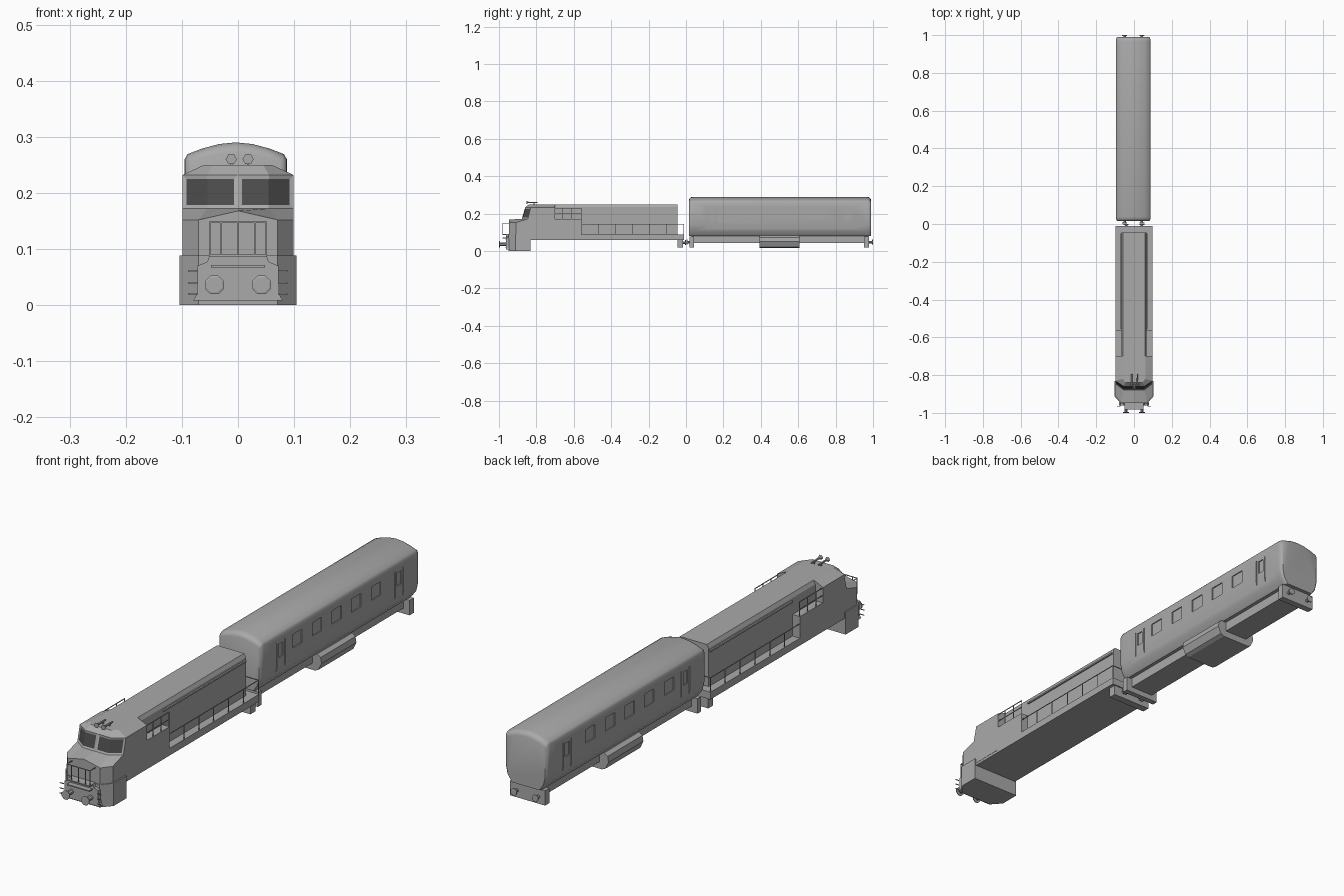
import bpy, bmesh, math
from mathutils import Vector

cube = bpy.data.objects.get("Cube")
if cube:
    bpy.data.objects.remove(cube, do_unlink=True)


def material(name, value):
    m = bpy.data.materials.new(name)
    m.use_nodes = True
    colour = (value, value, value, 1)
    m.diffuse_color = colour
    m.node_tree.nodes["Principled BSDF"].inputs["Base Color"].default_value = colour
    return m


GREY = material("body grey", 0.4)
GLASS = material("dark glass", 0.07)


def finish(name, bm, mats=(GREY,)):
    bmesh.ops.recalc_face_normals(bm, faces=bm.faces)
    mesh = bpy.data.meshes.new(name)
    bm.to_mesh(mesh)
    bm.free()
    ob = bpy.data.objects.new(name, mesh)
    bpy.context.collection.objects.link(ob)
    for m in mats:
        mesh.materials.append(m)
    return ob


def activate(ob):
    bpy.ops.object.select_all(action='DESELECT')
    ob.select_set(True)
    bpy.context.view_layer.objects.active = ob


def add_loft(bm, rings):
    rows = [[bm.verts.new(p) for p in r] for r in rings]
    n = len(rows[0])
    for a, b in zip(rows, rows[1:]):
        for i in range(n):
            j = (i + 1) % n
            bm.faces.new((a[i], a[j], b[j], b[i]))
    bm.faces.new(rows[0])
    bm.faces.new(rows[-1])


def loft(name, rings):
    bm = bmesh.new()
    add_loft(bm, rings)
    return finish(name, bm)


def mirrored(half):
    """Closed outline from half points, first to last, centre points kept once."""
    return half + [(-x, z) for x, z in reversed(half) if x > 0]


def prism(name, half, y0, y1, cx=0):
    return loft(name, [[(cx + x, y, z) for x, z in mirrored(half)] for y in (y0, y1)])


def add_box(bm, x, y, z):
    add_loft(bm, [[(x[0], y[0], h), (x[1], y[0], h), (x[1], y[1], h), (x[0], y[1], h)] for h in z])


def boxes(name, specs):
    bm = bmesh.new()
    for s in specs:
        add_box(bm, *s)
    return finish(name, bm)


def bars(name, lines, r=0.0013):
    """Thin square bars, each running along one axis."""
    boxes(name, [[(min(p, q) - r, max(p, q) + r) for p, q in zip(a, b)] for a, b in lines])


def buffers(name, y_root, y_face, z, cx=0, gap=0.042, r=0.017):
    bm = bmesh.new()
    s = 1 if y_face > y_root else -1
    steps = [(y_root, .5), (y_face - s * .006, .5), (y_face - s * .005, 1), (y_face - s * .001, 1), (y_face, .8)]
    for side in (-1, 1):
        add_loft(bm, [[(cx + side * gap + r * k * math.cos(t * math.pi / 4 + .39), y,
                        z + r * k * math.sin(t * math.pi / 4 + .39)) for t in range(8)]
                      for y, k in steps])
    finish(name, bm)


# ---- Locomotive cab: plan outlines stacked by height
def plan(z, front, cx, w, shoulder, back, centre=None):
    half = [(cx, front), (w, shoulder), (w, back)]
    pts = [Vector((0, front, centre or z))] + [Vector((x, y, z)) for x, y in half]
    return pts + [Vector((-x, y, z)) for x, y in reversed(half)]


loft("pilot", [plan(z, -.95, .07, .104, -.912, -.832) for z in (0, .088)])

bm = bmesh.new()
add_loft(bm, [plan(.07, -.947, .07, .099, -.91, -.70),
              plan(.152, -.947, .07, .099, -.91, -.70, .168),
              plan(.172, -.878, .055, .099, -.845, -.70),
              plan(.232, -.860, .055, .099, -.83, -.70),
              plan(.250, -.840, .045, .06, -.82, -.70)])
# Windscreen: one wrapped pane each side
bm.normal_update()
bmesh.ops.recalc_face_normals(bm, faces=bm.faces)
band = [f for f in bm.faces if .19 < f.calc_center_median().z < .215
        and f.calc_center_median().y < -.82 and len(f.verts) == 4]
for side in (-1, 1):
    pane = [f for f in band if f.calc_center_median().x * side > 0]
    bmesh.ops.inset_region(bm, faces=pane, thickness=.007, depth=-.002, use_even_offset=True)
    for f in pane:
        f.material_index = 1
finish("cab", bm, (GREY, GLASS))

# ---- Locomotive body
boxes("main_frame", [((-.098, .098), (-.84, -.01), (.06, .088))])
boxes("equipment_block", [((-.098, .098), (-.71, -.56), (.08, .172))])
prism("engine_hood", [(.066, .08), (.066, .236), (.058, .25)], -.71, -.045)
boxes("hood_gutters", [((s * .069 - .003, s * .069 + .003), (-.555, -.05), (.222, .228)) for s in (-1, 1)])
boxes("rear_beam", [((-.085, .085), (-.045, -.015), (.02, .065))])
buffers("rear_buffers", -.018, 0, .045, r=.014)

# Walkway railings
rails = []
for s in (-1, 1):
    x = s * .096
    rails += [((x, -.56, .143), (x, -.012, .143)), ((x, -.70, .229), (x, -.56, .229)),
              ((x, -.70, .2), (x, -.56, .2))]
    rails += [((x, -.56 + k * .0913, .088), (x, -.56 + k * .0913, .143)) for k in range(1, 7)]
    rails += [((x, y, .172), (x, y, .229)) for y in (-.66, -.61, -.56)]
    rails += [((s * .03, -.012, .088), (s * .03, -.012, .143)),
              ((s * .03, -.012, .143), (x, -.012, .143))]
bars("walkway_rails", rails)

# ---- Front end fittings
prism("front_plate", [(.08, .008), (.073, .02), (.072, .07), (.055, .077), (.05, .09)], -.962, -.945)
boxes("front_step", [((-.048, .048), (-.982, -.96), (.067, .071))])
boxes("front_platform", [((-.05, .05), (-.982, -.945), (.086, .09))])
buffers("front_buffers", -.96, -1.0, .036, r=.018)
grab = [((-.05, -.98, .148), (.05, -.98, .148))]
grab += [((x, -.98, .088), (x, -.98, .148)) for x in (-.05, -.03, 0, .03, .05)]
for s in (-1, 1):
    grab += [((s * .05, -.98, .148), (s * .05, -.945, .148))]
    grab += [((s * .073, -.966, z), (s * .088, -.966, z)) for z in (.02, .04, .06)]
    grab += [((s * .073, -.966, .02), (s * .073, -.945, .02))]
bars("front_grab_rails", grab)

# Roof horns
bm = bmesh.new()
for x in (-.012, .018):
    add_loft(bm, [[(x + r * math.cos(t * math.pi / 3), y, .26 + r * math.sin(t * math.pi / 3))
                   for t in range(6)] for y, r in ((-.853, .01), (-.843, .004), (-.795, .003))])
    add_box(bm, (x - .002, x + .002), (-.815, -.81), (.245, .26))
finish("roof_horns", bm)

# ---- Coach body: rounded section with softened ends
CX = -.004
SECTION = mirrored([(.064, .08), (.083, .105), (.091, .14), (.091, .26), (.086, .269),
                    (.06, .279), (.03, .287), (0, .29)])


def coach_ring(y, kx, kz):
    return [(CX + x * kx, y, z if z < .2 else .2 + (z - .2) * kz) for x, z in SECTION]


ends = [(0, .92, .8), (.004, .97, .9), (.011, .995, .97), (.022, 1, 1)]
coach = loft("coach_body", [coach_ring(.015 + d, a, b) for d, a, b in ends]
             + [coach_ring(.99 - d, a, b) for d, a, b in reversed(ends)])

# Recessed windows and doors, cut on both sides
cuts = []
for s in (-1, 1):
    xs = tuple(sorted((CX + s * .087, CX + s * .12)))
    cuts += [(xs, (y, y + .058), (.18, .232)) for y in (.21, .332, .453, .573, .694)]
    for y in (.112, .838):
        cuts += [(xs, (y, y + .004), (.115, .235)), (xs, (y + .05, y + .054), (.115, .235)),
                 (xs, (y + .014, y + .04), (.175, .227))]
cutter = boxes("opening_cutter", cuts)
cutter.hide_render = True
activate(coach)
mod = coach.modifiers.new("openings", 'BOOLEAN')
mod.object = cutter
mod.solver = 'EXACT'
bpy.ops.object.modifier_apply(modifier=mod.name)
bpy.data.objects.remove(cutter, do_unlink=True)
bpy.ops.object.shade_smooth_by_angle(angle=math.radians(40))

# ---- Coach underside
boxes("coach_underframe", [((CX - .05, CX + .05), (.03, .975), (.042, .085))])
boxes("coach_end_beams", [((CX - .075, CX + .075), y, (.02, .078)) for y in ((.02, .042), (.952, .978))])
prism("underfloor_tank", [(.06, .015), (.075, .022), (.088, .05), (.084, .072), (.07, .082)], .393, .607, CX)
buffers("coach_front_buffers", .022, .002, .048, CX, .046, .014)
buffers("coach_rear_buffers", .976, 1.0, .048, CX, .046, .014)
